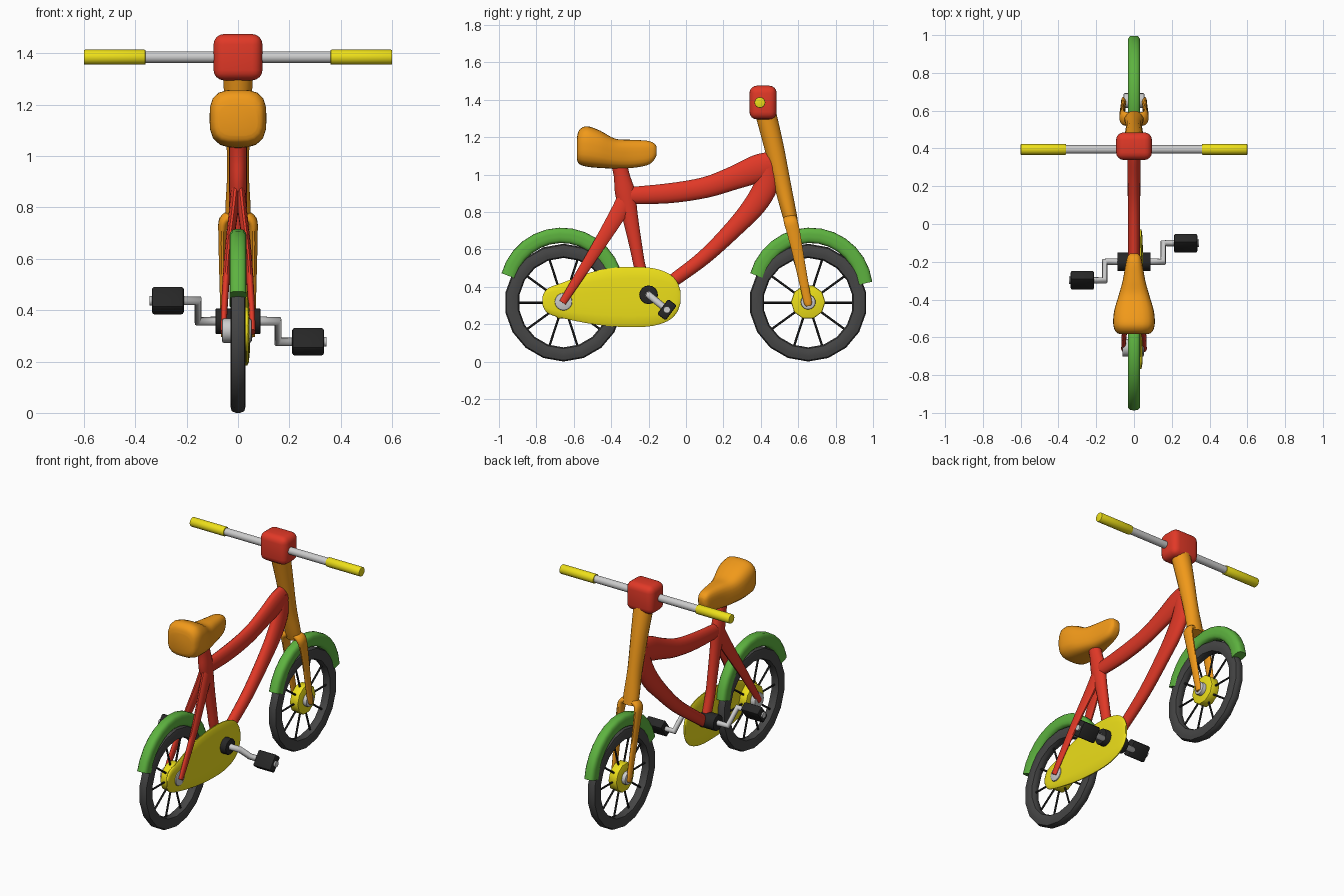
import bpy, bmesh
from math import sin, cos, pi, radians
from mathutils import Vector, Matrix

if "Cube" in bpy.data.objects:
    bpy.data.objects.remove(bpy.data.objects["Cube"])


def material(name, rgb):
    m = bpy.data.materials.new(name)
    m.diffuse_color = (*rgb, 1)
    m.use_nodes = True
    m.node_tree.nodes["Principled BSDF"].inputs["Base Color"].default_value = m.diffuse_color
    return m


RED = material("red", (0.75, 0.04, 0.02))
ORANGE = material("orange", (0.88, 0.32, 0.01))
GREEN = material("green", (0.11, 0.45, 0.05))
YELLOW = material("yellow", (0.85, 0.74, 0.01))
RUBBER = material("rubber", (0.06, 0.06, 0.06))
BLACK = material("black", (0.02, 0.02, 0.02))


def finish(name, bm, mat=None, angle=35):
    bmesh.ops.recalc_face_normals(bm, faces=bm.faces[:])
    me = bpy.data.meshes.new(name)
    bm.to_mesh(me)
    bm.free()
    ob = bpy.data.objects.new(name, me)
    bpy.context.collection.objects.link(ob)
    if mat:
        me.materials.append(mat)
    bpy.ops.object.select_all(action='DESELECT')
    ob.select_set(True)
    bpy.context.view_layer.objects.active = ob
    bpy.ops.object.shade_smooth_by_angle(angle=radians(angle))
    return ob


def refine(pts, n):
    """Catmull-Rom subdivision of (x, y, z, half_x, half_height) stations."""
    v = [Vector(p) for p in pts]
    out = []
    for i in range(len(v) - 1):
        a, b, c, d = v[max(i - 1, 0)], v[i], v[i + 1], v[min(i + 2, len(v) - 1)]
        for k in range(n):
            t = k / n
            out.append(0.5 * (2 * b + (c - a) * t + (2 * a - 5 * b + 4 * c - d) * t**2
                              + (3 * b - a - 3 * c + d) * t**3))
    return out + [v[-1]]


def loft(name, pts, mat=None, power=2.0, sides=16, sub=4, axis=None, closed=False):
    """Skin superellipse sections along a path."""
    st = [Vector(p) for p in pts] if closed else refine(pts, sub)
    bm = bmesh.new()
    rings, n = [], len(st)
    for i, s in enumerate(st):
        if closed:
            t = st[(i + 1) % n].xyz - st[i - 1].xyz
        else:
            t = st[min(i + 1, n - 1)].xyz - st[max(i - 1, 0)].xyz
        t = Vector(axis) if axis else t.normalized()
        u = (Vector((1, 0, 0)) - t * t.x).normalized()
        w = t.cross(u)
        ring = []
        for k in range(sides):
            c, d = cos(2 * pi * (k + .5) / sides), sin(2 * pi * (k + .5) / sides)
            f = (abs(c)**power + abs(d)**power) ** (-1 / power)
            ring.append(bm.verts.new(s.xyz + u * c * f * s[3] + w * d * f * s[4]))
        rings.append(ring)
    for i in range(n if closed else n - 1):
        a, b = rings[i], rings[(i + 1) % n]
        for k in range(sides):
            j = (k + 1) % sides
            bm.faces.new((a[k], a[j], b[j], b[k]))
    if not closed:
        bm.faces.new(rings[0])
        bm.faces.new(rings[-1])
    return finish(name, bm, mat, 50)


def rod(name, x0, x1, y, z, r, mat=None, sides=16, bevel=0):
    """Cylinder along x."""
    bm = bmesh.new()
    bmesh.ops.create_cone(bm, cap_ends=True, segments=sides, radius1=r, radius2=r, depth=abs(x1 - x0),
                          matrix=Matrix.Translation(((x0 + x1) / 2, y, z)) @ Matrix.Rotation(pi / 2, 4, 'Y'))
    if bevel:
        edges = [e for e in bm.edges if abs(e.verts[0].co.x - e.verts[1].co.x) < 1e-5]
        bmesh.ops.bevel(bm, geom=edges, offset=bevel, segments=2, affect='EDGES', profile=.5)
    return finish(name, bm, mat)


def box(name, loc, size, mat, bevel, tilt=0, segments=3):
    bm = bmesh.new()
    bmesh.ops.create_cube(bm, size=1, matrix=Matrix.Translation(loc) @ Matrix.Rotation(tilt, 4, 'X')
                          @ Matrix.Diagonal((*size, 1)))
    bmesh.ops.bevel(bm, geom=bm.edges[:], offset=bevel, segments=segments, affect='EDGES', profile=.5)
    return finish(name, bm, mat)


# Wheels with hubs, spokes and fenders
AZ, TIRE = 0.315, 18
for side, y in (("rear", -0.655), ("front", 0.653)):
    loft(side + "_tire", [(0, y + .277 * cos(2 * pi * (i + .5) / TIRE), AZ + .277 * sin(2 * pi * (i + .5) / TIRE),
                           .03, .038) for i in range(TIRE)], RUBBER, power=3.5, sides=12, closed=True)
    rod(side + "_hub", -.03, .03, y, AZ + .003, .092, YELLOW, sides=10, bevel=.008)
    bm = bmesh.new()
    for i in range(10):
        rot = Matrix.Rotation(2 * pi * (i + .5) / 10, 4, 'X')
        bmesh.ops.create_cone(bm, cap_ends=True, segments=6, radius1=.006, radius2=.006, depth=.2,
                              matrix=Matrix.Translation((0, y, AZ)) @ rot @ Matrix.Translation((0, 0, .16)))
    finish(side + "_spokes", bm, BLACK)
    fy = .665 if y > 0 else -.665
    arc = [radians(7 + 158 * i / 13) for i in range(14)]
    loft(side + "_fender", [(0, fy + .293 * cos(a), .382 + .293 * sin(a), .033, .041) for a in arc],
         GREEN, power=4, sub=1)
rod("rear_axle", -.062, .052, -.655, .32, .047, bevel=.006)
rod("front_axle", -.055, .055, .653, .318, .04, bevel=.006)

# Red frame
loft("top_tube", [(0, -.35, .885, .028, .045), (0, -.1, .899, .032, .054), (0, .1, .93, .033, .057),
                  (0, .25, .98, .034, .064), (0, .38, 1.03, .036, .076), (0, .46, 1.055, .034, .07)], RED)
loft("down_tube", [(0, -.2, .34, .028, .034), (0, -.07, .432, .03, .036), (0, .1, .56, .033, .041),
                   (0, .26, .715, .035, .05), (0, .37, .84, .036, .062), (0, .43, .95, .036, .064),
                   (0, .44, 1.07, .034, .045)], RED)
loft("seat_tube", [(0, -.365, 1.09, .036, .045), (0, -.345, 1.0, .034, .043), (0, -.325, .9, .034, .055),
                   (0, -.3, .78, .03, .043), (0, -.265, .6, .028, .034), (0, -.245, .5, .028, .032),
                   (0, -.2, .36, .028, .032)], RED)
for s, side in ((-1, "left"), (1, "right")):
    loft(side + "_stay", [(s * .008, -.315, .88, .02, .05), (s * .018, -.37, .78, .018, .045),
                          (s * .04, -.48, .6, .015, .034), (s * .053, -.6, .41, .013, .025),
                          (s * .056, -.66, .315, .012, .02)], RED, sides=12)

# Orange fork and steering column
loft("steering_column", [(0, .428, 1.32, .06, .057), (0, .47, 1.15, .05, .053), (0, .515, .95, .043, .046),
                         (0, .55, .8, .05, .04), (0, .564, .745, .048, .036)], ORANGE)
for s, side in ((-1, "left"), (1, "right")):
    loft(side + "_fork_blade", [(s * .025, .556, .768, .022, .034), (s * .055, .56, .748, .02, .038),
                                (s * .061, .575, .69, .016, .036), (s * .06, .602, .56, .014, .03),
                                (s * .056, .638, .38, .013, .024), (s * .055, .652, .315, .013, .022),
                                (s * .055, .656, .297, .011, .012)], ORANGE, sides=12)

# Handlebar
box("stem_block", (0, .412, 1.385), (.19, .146, .18), RED, .04, segments=4)
rod("handlebar", -.4, .4, .395, 1.385, .023)
for s, side in ((-1, "left"), (1, "right")):
    rod(side + "_grip", s * .36, s * .6, .395, 1.385, .029, YELLOW, bevel=.004)

# Seat
loft("seat", [(0, -.583, 1.14, .075, .06), (0, -.57, 1.147, .097, .092), (0, -.53, 1.15, .11, .108),
              (0, -.46, 1.135, .105, .1), (0, -.38, 1.112, .082, .08), (0, -.3, 1.11, .06, .076),
              (0, -.21, 1.115, .044, .066), (0, -.172, 1.122, .034, .046), (0, -.157, 1.127, .02, .022)],
     ORANGE, power=3.2, sides=24, axis=(0, 1, 0))

# Chain guard
loft("chain_guard", [(.033, -.768, .325, .006, .022), (.033, -.74, .325, .011, .066), (.033, -.66, .327, .013, .095),
                     (.033, -.5, .34, .014, .14), (.033, -.35, .345, .015, .16), (.033, -.2, .345, .015, .158),
                     (.033, -.1, .345, .013, .13), (.033, -.05, .345, .01, .085), (.033, -.03, .345, .006, .035)],
     YELLOW, power=3, axis=(0, 1, 0))

# Cranks and pedals
rod("bottom_bracket", -.088, .088, -.2, .357, .05, BLACK, bevel=.006)
for s, side in ((-1, "left"), (1, "right")):
    cu = bpy.data.curves.new(side + "_crank", 'CURVE')
    cu.dimensions, cu.bevel_depth, cu.bevel_resolution, cu.use_fill_caps = '3D', .019, 3, True
    sp = cu.splines.new('POLY')
    py, pz = -.2 + s * .098, .357 - s * .08
    path = [(s * .05, -.2, .357), (s * .155, -.2, .357), (s * .155, py, pz), (s * .345, py, pz)]
    sp.points.add(3)
    for p, co in zip(sp.points, path):
        p.co = (*co, 1)
    bpy.context.collection.objects.link(bpy.data.objects.new(side + "_crank", cu))
    box(side + "_pedal", (s * .273, py, pz), (.125, .1, .058), BLACK, .01, tilt=radians(53), segments=2)
